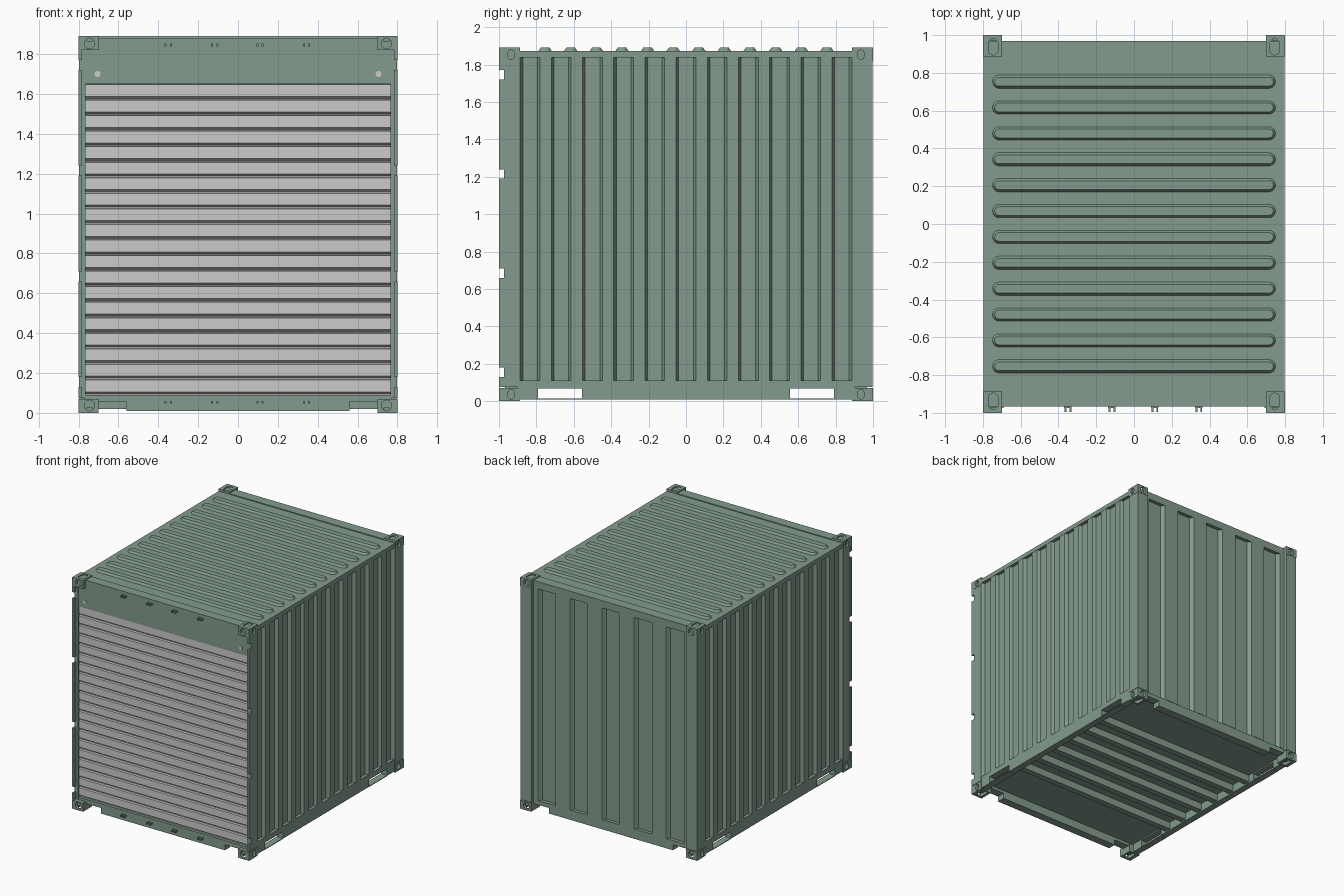
import bpy, bmesh
from math import cos, sin, pi
from mathutils import Vector

if "Cube" in bpy.data.objects:
    bpy.data.objects.remove(bpy.data.objects["Cube"])

green = bpy.data.materials.new("green_paint")
green.diffuse_color = (0.23, 0.33, 0.27, 1)
green.use_nodes = True
green.node_tree.nodes["Principled BSDF"].inputs["Base Color"].default_value = green.diffuse_color


def finish(bm, name, mat=green, origin=(0, 0, 0), mirror=None):
    bmesh.ops.recalc_face_normals(bm, faces=bm.faces)
    bmesh.ops.translate(bm, verts=bm.verts, vec=-Vector(origin))
    me = bpy.data.meshes.new(name)
    bm.to_mesh(me)
    bm.free()
    ob = bpy.data.objects.new(name, me)
    ob.location = origin
    bpy.context.collection.objects.link(ob)
    if mat:
        me.materials.append(mat)
    if mirror:
        m = ob.modifiers.new("mirror", 'MIRROR')
        m.use_axis = mirror
        m.use_mirror_merge = False
    return ob


def loft(bm, a, b):
    """Closed solid between two matching rings of 3D points."""
    va, vb = [bm.verts.new(p) for p in a], [bm.verts.new(p) for p in b]
    bm.faces.new(va)
    bm.faces.new(vb[::-1])
    n = len(va)
    for i in range(n):
        bm.faces.new((va[i], va[(i + 1) % n], vb[(i + 1) % n], vb[i]))


def place(axis, u, v, d):
    return {'x': (d, u, v), 'y': (u, d, v), 'z': (u, v, d)}[axis]


def prism(bm, axis, pts, d0, d1):
    loft(bm, [place(axis, u, v, d0) for u, v in pts],
         [place(axis, u, v, d1) for u, v in pts])


def box(bm, x0, x1, y0, y1, z0, z1):
    prism(bm, 'z', [(x0, y0), (x1, y0), (x1, y1), (x0, y1)], z0, z1)


def stadium(cu, cv, hu, hv, n=8):
    """Rounded slot outline with half sizes hu, hv."""
    r = min(hu, hv)
    pts = []
    for q in range(4):
        for i in range(n // 2 + 1):
            a = q * pi / 2 + i * pi / n
            su = 1 if q in (0, 3) else -1
            sv = 1 if q in (0, 1) else -1
            p = (round(cu + su * (hu - r) + r * cos(a), 5), round(cv + sv * (hv - r) + r * sin(a), 5))
            if p not in pts:
                pts.append(p)
    return pts


def recessed_wall(count, pitch, width, half, face, back, depth=0.025, slope=0.014):
    """Plan profile (along, out) of a wall with repeated upright recesses."""
    pts = [(-half, back), (-half, face)]
    for i in range(count):
        c, h = (i - (count - 1) / 2) * pitch, width / 2
        pts += [(c - h, face), (c - h + slope, face - depth),
                (c + h - slope, face - depth), (c + h, face)]
    return pts + [(half, face), (half, back)]


X_ONLY, XY, XYZ = (True, False, False), (True, True, False), (True, True, True)

# Corner castings with slots on three faces
bm = bmesh.new()
box(bm, 0.7, 0.8, -1, -0.888, 1.82, 1.89)
cast = finish(bm, "corner_castings", origin=(0, 0, 0.945))
for axis, pts, d0, d1 in (
        ('y', stadium(0.745, 1.853, 0.025, 0.027), -1.1, -0.975),
        ('x', stadium(-0.935, 1.853, 0.016, 0.026), 0.775, 0.9),
        ('z', stadium(0.745, -0.938, 0.025, 0.043), 1.865, 1.95)):
    bm = bmesh.new()
    prism(bm, axis, pts, d0, d1)
    cutter = finish(bm, "slot_cutter", None)
    cutter.hide_render = True
    mod = cast.modifiers.new("slot", 'BOOLEAN')
    mod.operation, mod.object = 'DIFFERENCE', cutter
    dg = bpy.context.evaluated_depsgraph_get()
    me = bpy.data.meshes.new_from_object(cast.evaluated_get(dg))
    cast.modifiers.clear()
    cast.data = me
    bpy.data.objects.remove(cutter)
mod = cast.modifiers.new("mirror", 'MIRROR')
mod.use_axis = XYZ
mod.use_mirror_merge = False

# Side walls
bm = bmesh.new()
side = recessed_wall(11, 1 / 6, 0.106, 0.9, 0.795, 0.74)
prism(bm, 'z', [(d, s) for s, d in side], 0.11, 1.84)
finish(bm, "side_walls", mirror=X_ONLY)

# Back wall
bm = bmesh.new()
prism(bm, 'z', recessed_wall(5, 0.29, 0.16, 0.72, 0.97, 0.9, 0.03, 0.02), 0.09, 1.84)
finish(bm, "back_wall")

# Bottom side rails with fork openings, closed below by a thin strap
bm = bmesh.new()
y0, y1 = 0.555, 0.79
prism(bm, 'x', [(-0.9, 0.11), (-0.9, 0.01), (-y1, 0.01), (-y1, 0.067), (-y0, 0.067), (-y0, 0.01),
                (y0, 0.01), (y0, 0.067), (y1, 0.067), (y1, 0.01), (0.9, 0.01), (0.9, 0.11)], 0.74, 0.795)
for s in (-1, 1):
    a, b = sorted((s * y0, s * y1))
    box(bm, 0.74, 0.795, a, b, 0.008, 0.014)
finish(bm, "bottom_side_rails", mirror=X_ONLY)

# Bottom end rails with stepped ends
bm = bmesh.new()
prism(bm, 'y', [(-0.77, 0.09), (-0.77, 0.055), (-0.56, 0.055), (-0.56, 0.01),
                (0.56, 0.01), (0.56, 0.055), (0.77, 0.055), (0.77, 0.09)], -0.967, -0.9)
finish(bm, "bottom_end_rails", mirror=(False, True, False))

# Rear posts
bm = bmesh.new()
box(bm, 0.7, 0.798, 0.888, 0.998, 0.075, 1.825)
finish(bm, "rear_posts", mirror=X_ONLY)

# Front posts with interrupted hinge flange
bm = bmesh.new()
box(bm, 0.766, 0.798, -0.974, -0.888, 0.075, 1.825)
for z0, z1 in ((0.075, 0.13), (0.18, 0.66), (0.71, 1.19), (1.24, 1.72), (1.77, 1.825)):
    box(bm, 0.783, 0.8, -1, -0.974, z0, z1)
finish(bm, "front_posts", mirror=X_ONLY)

# Front header and rear top rail
bm = bmesh.new()
box(bm, -0.785, 0.785, -0.967, -0.888, 1.65, 1.88)
finish(bm, "front_header")
bm = bmesh.new()
box(bm, -0.785, 0.785, 0.888, 0.97, 1.82, 1.88)
finish(bm, "rear_top_rail")

# Roof plate and raised ribs
bm = bmesh.new()
box(bm, -0.797, 0.797, -0.89, 0.89, 1.838, 1.873)
for i in range(12):
    y = (i - 5.5) * 0.137
    loft(bm, [(u, v, 1.872) for u, v in stadium(0, y, 0.75, 0.036)],
         [(u, v, 1.89) for u, v in stadium(0, y, 0.738, 0.023)])
finish(bm, "roof")

# Roller shutter: one saw-like profile of twenty slats
bm = bmesh.new()
pts, pitch = [(-0.92, 0.09)], 1.56 / 20
for i in range(20):
    z = 0.09 + i * pitch
    pts += [(-0.945, z), (-0.945, z + 0.006), (-0.96, z + 0.016), (-0.96, z + pitch - 0.003)]
pts += [(-0.945, 1.65), (-0.92, 1.65)]
prism(bm, 'x', pts, -0.767, 0.767)
finish(bm, "roller_shutter", None)

# Lock bar brackets along the header and the sill
bm = bmesh.new()
for x in (-0.35, -0.117, 0.11, 0.343):
    for z in (1.845, 0.053):
        box(bm, x - 0.02, x + 0.02, -0.974, -0.966, z - 0.008, z + 0.008)
        for s in (-0.013, 0.013):
            box(bm, x + s - 0.005, x + s + 0.005, -0.996, -0.97, z - 0.007, z + 0.007)
finish(bm, "lock_brackets")

# Round header bolts
bm = bmesh.new()
prism(bm, 'y', stadium(0.705, 1.7, 0.015, 0.015), -0.973, -0.96)
finish(bm, "header_bolts", None, mirror=X_ONLY)

# Floor and cross members
bm = bmesh.new()
box(bm, -0.77, 0.77, -0.92, 0.92, 0.078, 0.1)
finish(bm, "floor")
bm = bmesh.new()
for i in range(6):
    y = (i - 2.5) * 0.19
    box(bm, -0.75, 0.75, y - 0.025, y + 0.025, 0.02, 0.08)
finish(bm, "floor_beams")
